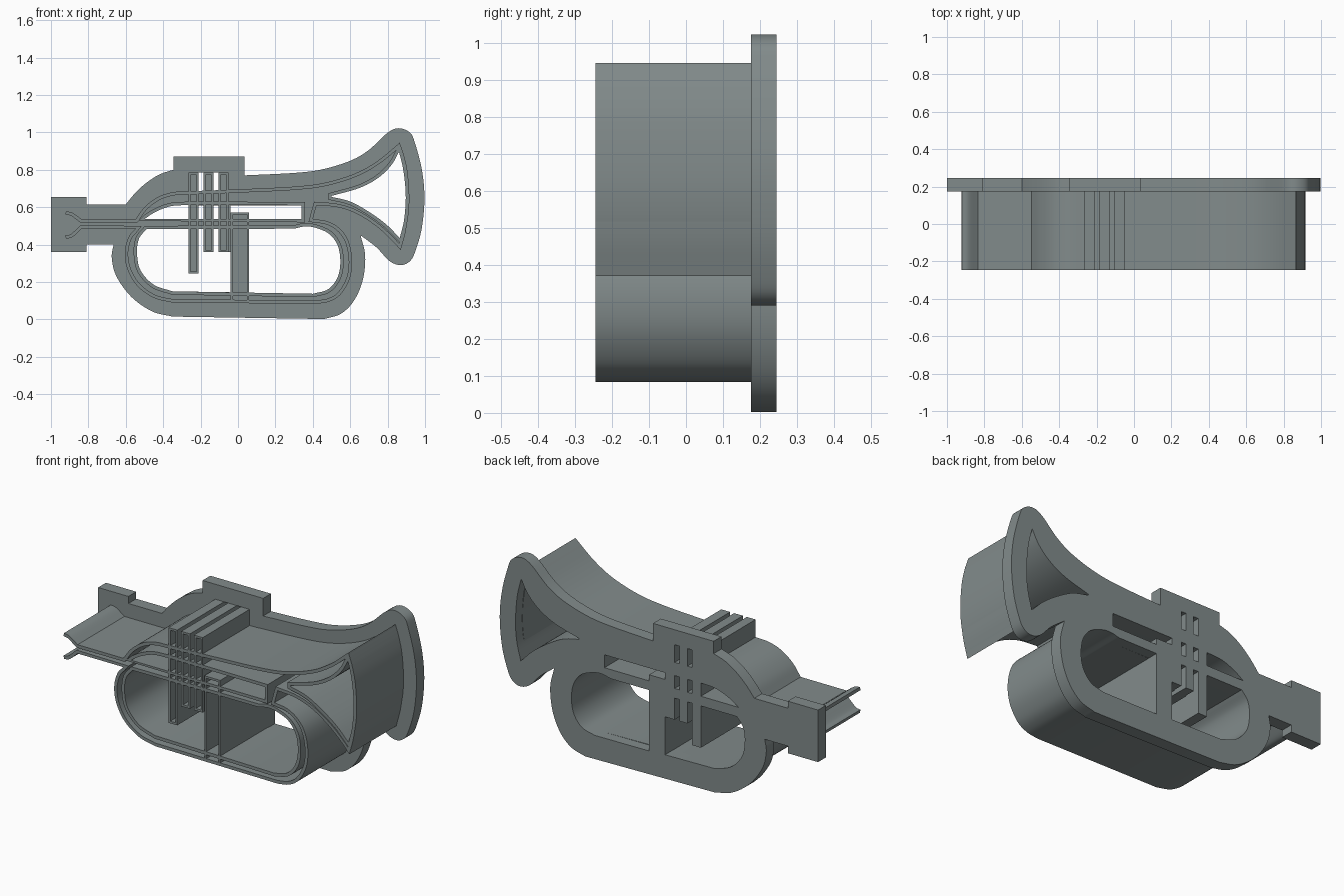
import bpy, bmesh, math
from mathutils import Vector

if "Cube" in bpy.data.objects:
    bpy.data.objects.remove(bpy.data.objects["Cube"])

FRONT, SEAT, BACK = -0.245, 0.175, 0.245   # blade tip, flange front, flange back
WALL = 0.018

mat = bpy.data.materials.new("grey plastic")
mat.diffuse_color = (0.222, 0.258, 0.258, 1)
mat.use_nodes = True
mat.node_tree.nodes["Principled BSDF"].inputs["Base Color"].default_value = mat.diffuse_color


def smooth(pts, n=6):
    """Rounded run through the given points (Catmull-Rom)."""
    p = [Vector(q) for q in pts]
    p = [2 * p[0] - p[1]] + p + [2 * p[-1] - p[-2]]
    out = []
    for a, b, c, d in zip(p, p[1:], p[2:], p[3:]):
        for i in range(n):
            t = i / n
            out.append(0.5 * (2 * b + (c - a) * t + (2 * a - 5 * b + 4 * c - d) * t * t
                              + (3 * b - a - 3 * c + d) * t ** 3))
    return out + [p[-2]]


def clean(pts):
    out = []
    for q in pts:
        q = Vector(q)
        if not out or (q - out[-1]).length > 1e-4:
            out.append(q)
    if (out[0] - out[-1]).length < 1e-4:
        out.pop()
    return out


def finish(ob):
    ob.data.materials.clear()
    ob.data.materials.append(mat)
    bpy.ops.object.select_all(action='DESELECT')
    ob.select_set(True)
    bpy.context.view_layer.objects.active = ob
    bpy.ops.object.shade_smooth_by_angle(angle=math.radians(30))


def plate(name, loops, y0, y1):
    """Flat plate: first loop is the rim, the rest are holes."""
    cu = bpy.data.curves.new(name, 'CURVE')
    cu.dimensions, cu.fill_mode, cu.extrude = '2D', 'BOTH', (y1 - y0) / 2
    for loop in loops:
        pts = clean(loop)
        sp = cu.splines.new('POLY')
        sp.points.add(len(pts) - 1)
        for v, q in zip(sp.points, pts):
            v.co = (q.x, q.y, 0, 1)
        sp.use_cyclic_u = True
    ob = bpy.data.objects.new(name, cu)
    bpy.context.collection.objects.link(ob)
    ob.rotation_euler.x = math.pi / 2
    ob.location.y = (y0 + y1) / 2
    bpy.ops.object.select_all(action='DESELECT')
    ob.select_set(True)
    bpy.context.view_layer.objects.active = ob
    bpy.ops.object.convert(target='MESH')
    finish(bpy.context.object)


def blade(name, path, closed=True, w=WALL):
    """Thin upright wall lying on the right-hand side of a path."""
    p = clean(path)
    n = len(p)
    bm = bmesh.new()
    rings = []
    for i, q in enumerate(p):
        a = p[i - 1] if closed or i else None
        b = p[(i + 1) % n] if closed or i < n - 1 else None
        d = [v.normalized() for v in ([q - a] if a else []) + ([b - q] if b else [])]
        ns = [Vector((v.y, -v.x)) for v in d]
        m = sum(ns, Vector((0, 0)))
        m = m.normalized() if m.length > 1e-4 else ns[0]
        o = q + m * w / max(m.dot(ns[0]), 0.5)
        rings.append([bm.verts.new(c) for c in (
            (q.x, FRONT, q.y), (o.x, FRONT, o.y), (o.x, SEAT + 0.01, o.y), (q.x, SEAT + 0.01, q.y))])
    for i in range(n if closed else n - 1):
        r, s = rings[i], rings[(i + 1) % n]
        for k in range(4):
            bm.faces.new((r[k], r[(k + 1) % 4], s[(k + 1) % 4], s[k]))
    if not closed:
        bm.faces.new(rings[0])
        bm.faces.new(rings[-1])
    bmesh.ops.recalc_face_normals(bm, faces=bm.faces)
    me = bpy.data.meshes.new(name)
    bm.to_mesh(me)
    bm.free()
    ob = bpy.data.objects.new(name, me)
    bpy.context.collection.objects.link(ob)
    finish(ob)


def rect(x0, x1, z0, z1):      # clockwise
    return [(x0, z0), (x0, z1), (x1, z1), (x1, z0)]


# Shared opening curves
loop_left = smooth([(-0.49, 0.482), (-0.53, 0.43), (-0.54, 0.35), (-0.52, 0.26), (-0.45, 0.185), (-0.35, 0.15)])
loop_right = smooth([(0.40, 0.137), (0.48, 0.16), (0.53, 0.22), (0.547, 0.3), (0.535, 0.39),
                     (0.49, 0.455), (0.42, 0.488), (0.36, 0.497), (0.30, 0.485)])
lens = smooth([(-0.265, 0.612), (-0.36, 0.605), (-0.44, 0.575), (-0.50, 0.537)])
bell_hole = (smooth([(0.865, 0.435), (0.89, 0.54), (0.898, 0.65), (0.888, 0.79), (0.863, 0.90)])
             + smooth([(0.863, 0.90), (0.82, 0.825), (0.75, 0.757), (0.65, 0.703), (0.50, 0.66)])
             + smooth([(0.50, 0.655), (0.60, 0.63), (0.70, 0.575), (0.79, 0.51), (0.865, 0.435)]))

# Back flange with its openings
rim = ([(-1, 0.36), (-1, 0.655), (-0.81, 0.655), (-0.81, 0.615)]
       + smooth([(-0.60, 0.615), (-0.55, 0.675), (-0.49, 0.73), (-0.42, 0.775), (-0.345, 0.80)])
       + [(-0.345, 0.87), (0.035, 0.87)]
       + smooth([(0.035, 0.77), (0.3, 0.783), (0.45, 0.802), (0.6, 0.848), (0.7, 0.906), (0.80, 0.998),
                 (0.86, 1.022), (0.92, 0.998), (0.947, 0.94), (0.983, 0.80), (0.997, 0.65),
                 (0.983, 0.49), (0.95, 0.37), (0.92, 0.312), (0.87, 0.29), (0.81, 0.312),
                 (0.74, 0.385), (0.655, 0.45)])
       + smooth([(0.655, 0.45), (0.68, 0.34), (0.667, 0.21), (0.62, 0.10), (0.55, 0.03), (0.46, 0.002)])
       + smooth([(-0.35, 0.015), (-0.46, 0.043), (-0.57, 0.12), (-0.65, 0.23), (-0.675, 0.33), (-0.665, 0.40)])
       + [(-0.81, 0.40), (-0.81, 0.36)])
left_hole = loop_left + [(-0.04, 0.145), (-0.04, 0.36), (-0.10, 0.36), (-0.10, 0.482), (-0.13, 0.482),
                         (-0.13, 0.36), (-0.18, 0.36), (-0.18, 0.482), (-0.21, 0.482), (-0.21, 0.245),
                         (-0.265, 0.245), (-0.265, 0.482)]
right_hole = [(0.06, 0.14)] + loop_right + [(0.06, 0.485)]
slot = [(0.06, 0.537), (0.34, 0.537), (0.34, 0.61), (-0.04, 0.61), (-0.04, 0.572), (0.06, 0.572)]
holes = [left_hole, right_hole, slot, lens + [(-0.265, 0.537)], bell_hole]
for x in (-0.21, -0.13):
    holes += [rect(x, x + 0.03, 0.685, 0.785), rect(x, x + 0.03, 0.537, 0.61)]
plate("flange", [rim] + holes, SEAT, BACK)

# Outer blade: mouthpiece, lead tube, bell and lower loop, open at the mouthpiece end
outer = (smooth([(-0.92, 0.578), (-0.885, 0.57), (-0.835, 0.535)])
         + smooth([(-0.548, 0.535), (-0.50, 0.60), (-0.43, 0.653), (-0.35, 0.68), (-0.265, 0.685)])
         + smooth([(0.0, 0.695), (0.3, 0.71), (0.47, 0.732), (0.63, 0.782), (0.75, 0.85), (0.865, 0.945)])
         + smooth([(0.865, 0.945), (0.90, 0.81), (0.915, 0.65), (0.90, 0.49), (0.87, 0.37)])
         + smooth([(0.87, 0.37), (0.81, 0.435), (0.73, 0.505), (0.63, 0.567), (0.53, 0.60), (0.42, 0.61)])
         + smooth([(0.40, 0.537), (0.48, 0.524), (0.545, 0.485), (0.59, 0.42), (0.61, 0.32),
                   (0.598, 0.22), (0.55, 0.135), (0.49, 0.096), (0.42, 0.083)])
         + smooth([(-0.35, 0.09), (-0.45, 0.115), (-0.54, 0.18), (-0.592, 0.27), (-0.605, 0.36),
                   (-0.585, 0.44), (-0.548, 0.485)])
         + smooth([(-0.835, 0.485), (-0.885, 0.44), (-0.92, 0.432)]))
blade("outer_blade", outer, closed=False)

# Inner blades around the openings
blade("loop_blade", loop_left + loop_right)
blade("middle_blade", [(0.34, 0.537), (0.34, 0.61)] + lens)
blade("bell_blade", bell_hole)

# Valves and the centre slide
for i, (x, z) in enumerate([(-0.265, 0.245), (-0.185, 0.36), (-0.105, 0.36)]):
    blade(f"valve_{i + 1}", rect(x, x + 0.055, z, 0.785), w=0.012)
blade("centre_slide", rect(-0.04, 0.06, 0.09, 0.572), w=0.012)
